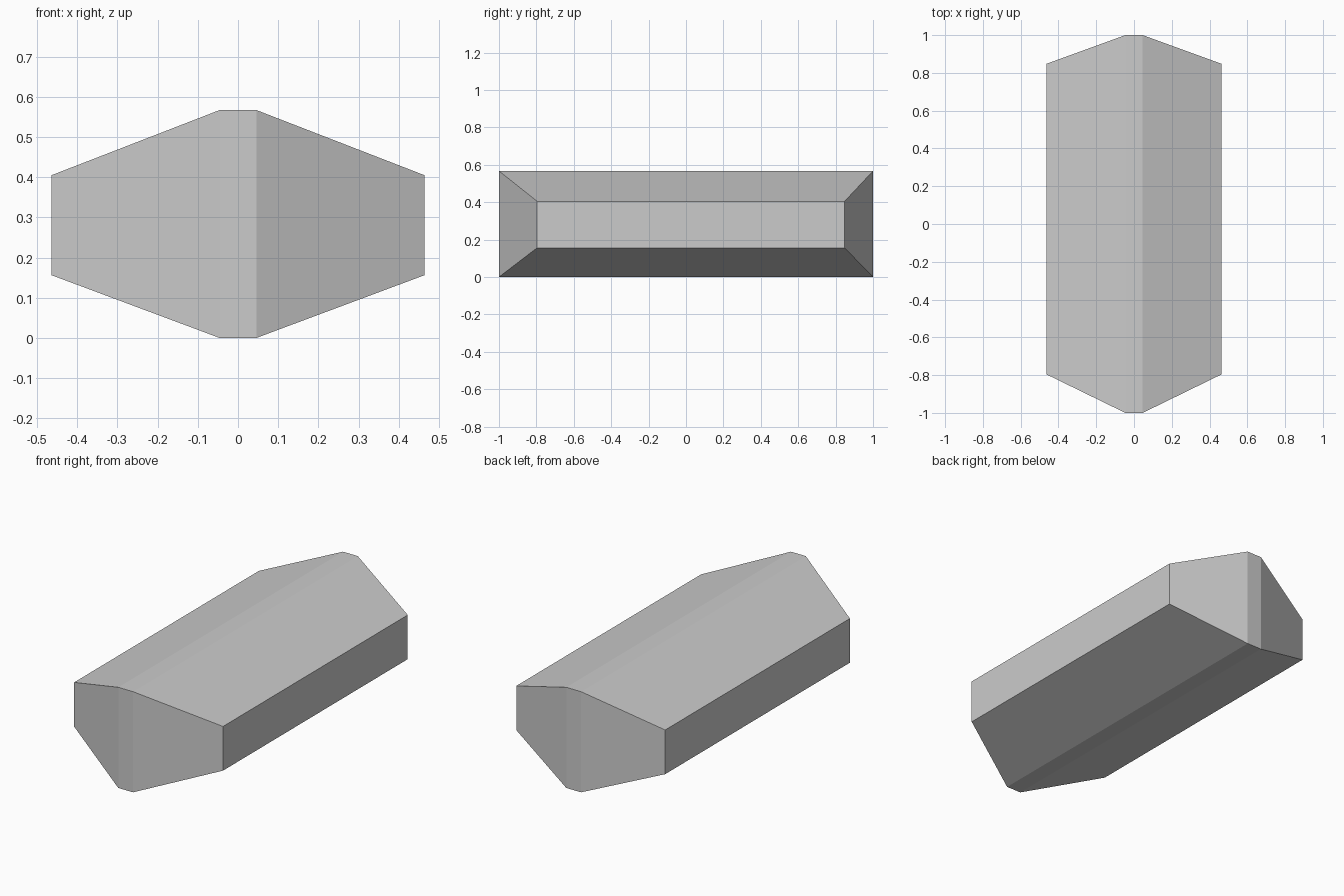
import bpy
import bmesh

if "Cube" in bpy.data.objects:
    bpy.data.objects.remove(bpy.data.objects["Cube"])

# Cross-section half, per column: x -> (bottom z, top z, front y, back y)
INNER = (0.046, 0.0, 0.567, -1.0, 1.0)
OUTER = (0.464, 0.156, 0.405, -0.796, 0.848)

bm = bmesh.new()


def section(column, side):
    """Four corners of the body at one x position."""
    x, z0, z1, y0, y1 = column
    return [bm.verts.new((side * x, y, z))
            for y, z in ((y0, z0), (y1, z0), (y1, z1), (y0, z1))]


# Body lofted across x: tapered sides with a narrow flat middle
rings = [section(OUTER, -1), section(INNER, -1), section(INNER, 1), section(OUTER, 1)]
for a, b in zip(rings, rings[1:]):
    for i in range(4):
        j = (i + 1) % 4
        bm.faces.new((a[i], a[j], b[j], b[i]))

# Flat side walls
bm.faces.new(rings[0])
bm.faces.new(rings[-1])
bmesh.ops.recalc_face_normals(bm, faces=bm.faces)

mesh = bpy.data.meshes.new("faceted_bar")
bm.to_mesh(mesh)
bm.free()
bar = bpy.data.objects.new("faceted_bar", mesh)
bpy.context.collection.objects.link(bar)
